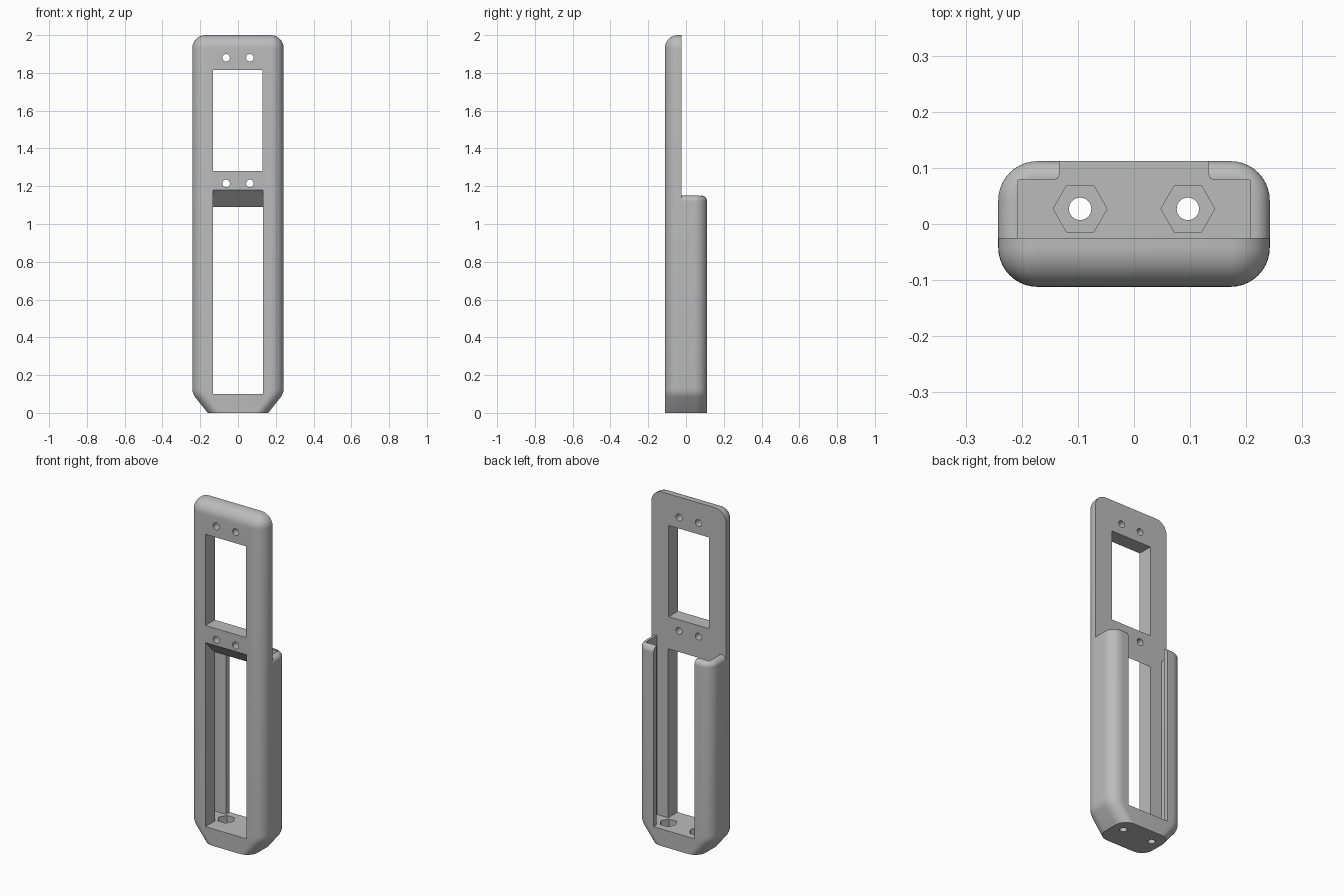
import bpy, bmesh
from math import pi, sin, cos, radians
from mathutils import Matrix

cube = bpy.data.objects.get("Cube")
if cube:
    bpy.data.objects.remove(cube, do_unlink=True)

HALF_W, HALF_D, CORNER = 0.242, 0.112, 0.07
SPLIT = -0.025          # plane between front frame and rear shell
FLOOR = 0.1             # top of the solid base

grey = bpy.data.materials.new("plain grey")
grey.use_nodes = True
grey.diffuse_color = (0.5, 0.5, 0.5, 1)
grey.node_tree.nodes["Principled BSDF"].inputs["Base Color"].default_value = (0.5, 0.5, 0.5, 1)


def make_object(name, bm):
    bmesh.ops.remove_doubles(bm, verts=bm.verts, dist=1e-4)
    bmesh.ops.recalc_face_normals(bm, faces=bm.faces)
    mesh = bpy.data.meshes.new(name)
    bm.to_mesh(mesh)
    bm.free()
    obj = bpy.data.objects.new(name, mesh)
    bpy.context.collection.objects.link(obj)
    return obj


def rounded_rect(w, d, r, steps=10):
    """Outline of a rectangle with rounded corners, counter-clockwise."""
    pts = []
    for k, (sx, sy) in enumerate([(1, 1), (-1, 1), (-1, -1), (1, -1)]):
        for i in range(steps + 1):
            a = pi / 2 * (k + i / steps)
            pts.append((sx * (w - r) + r * cos(a), sy * (d - r) + r * sin(a)))
    return pts


def body(name, height, fillet, keep_front):
    """Loft with tapered foot and filleted top, kept on one side of the split."""
    foot = [(0, 0.16), (0.085, 0.228), (0.1, 0.236), (0.115, 0.2405), (0.13, HALF_W)]
    sections = [(z, rounded_rect(w, HALF_D, CORNER)) for z, w in foot]
    for i in range(11):
        a = pi / 2 * i / 10
        inset = fillet * (1 - cos(a))
        sections.append((height - fillet + fillet * sin(a),
                         rounded_rect(HALF_W - inset, HALF_D - inset, CORNER - inset)))
    bm = bmesh.new()
    rings = [[bm.verts.new((x, y, z)) for x, y in pts] for z, pts in sections]
    n = len(rings[0])
    for low, high in zip(rings, rings[1:]):
        for i in range(n):
            j = (i + 1) % n
            bm.faces.new((low[i], low[j], high[j], high[i]))
    bm.faces.new(rings[0][::-1])
    bm.faces.new(rings[-1])
    bmesh.ops.remove_doubles(bm, verts=bm.verts, dist=1e-4)
    cut = bmesh.ops.bisect_plane(bm, geom=bm.verts[:] + bm.edges[:] + bm.faces[:],
                                 plane_co=(0, SPLIT, 0), plane_no=(0, 1, 0),
                                 clear_outer=keep_front, clear_inner=not keep_front)
    edges = [e for e in cut["geom_cut"] if isinstance(e, bmesh.types.BMEdge)]
    bmesh.ops.contextual_create(bm, geom=edges)
    return make_object(name, bm)


def prism(points, start, end, place):
    """Closed polygon swept from start to end; place maps (u, v, t) to xyz."""
    bm = bmesh.new()
    a = [bm.verts.new(place(u, v, start)) for u, v in points]
    b = [bm.verts.new(place(u, v, end)) for u, v in points]
    bm.faces.new(a)
    bm.faces.new(b[::-1])
    for i in range(len(a)):
        j = (i + 1) % len(a)
        bm.faces.new((a[i], b[i], b[j], a[j]))
    return make_object("cutter", bm)


def polygon(cx, cy, r, sides):
    return [(cx + r * cos(2 * pi * i / sides), cy + r * sin(2 * pi * i / sides))
            for i in range(sides)]


def along_x(u, v, t): return (t, u, v)
def along_y(u, v, t): return (u, t, v)
def along_z(u, v, t): return (u, v, t)


def carve(obj, cutters):
    bpy.context.view_layer.objects.active = obj
    for c in cutters:
        mod = obj.modifiers.new("cut", "BOOLEAN")
        mod.operation, mod.solver, mod.object = "DIFFERENCE", "EXACT", c
        bpy.ops.object.modifier_apply(modifier=mod.name)
        bpy.data.objects.remove(c, do_unlink=True)


# Front frame: upper window, lower window with sloped head, screw holes
front = body("front_frame", 2.0, CORNER, True)
upper = [(-0.133, 1.28), (0.13, 1.28), (0.13, 1.815), (-0.133, 1.815)]
lower = [(-0.2, FLOOR), (0.02, FLOOR), (0.02, 1.045), (-0.2, 1.27)]
cutters = [prism(upper, -0.3, 0.1, along_y), prism(lower, -0.133, 0.133, along_x)]
for z in (1.215, 1.88):
    for x in (-0.063, 0.063):
        cutters.append(prism(polygon(x, z, 0.02, 24), -0.3, 0.1, along_y))
carve(front, cutters)

# Rear shell: channel open at the back between two lips
rear = body("rear_shell", 1.15, 0.03, False)
half = [(0.207, -0.1), (0.207, 0.078), (0.143, 0.078), (0.136, 0.081), (0.133, 0.088), (0.133, 0.2)]
channel = half + [(-x, y) for x, y in reversed(half)]
cutters = [prism(channel, FLOOR, 1.5, along_z)]
# Nut pockets and bolt holes in the base
for x in (-0.096, 0.096):
    cutters.append(prism(polygon(x, 0.027, 0.048, 6), 0.05, 0.2, along_z))
    cutters.append(prism(polygon(x, 0.027, 0.02, 24), -0.1, 0.2, along_z))
carve(rear, cutters)

# Finish
for obj in (front, rear):
    obj.data.materials.clear()
    obj.data.materials.append(grey)
    bpy.ops.object.select_all(action="DESELECT")
    obj.select_set(True)
    bpy.context.view_layer.objects.active = obj
    bpy.ops.object.shade_smooth_by_angle(angle=radians(30))
